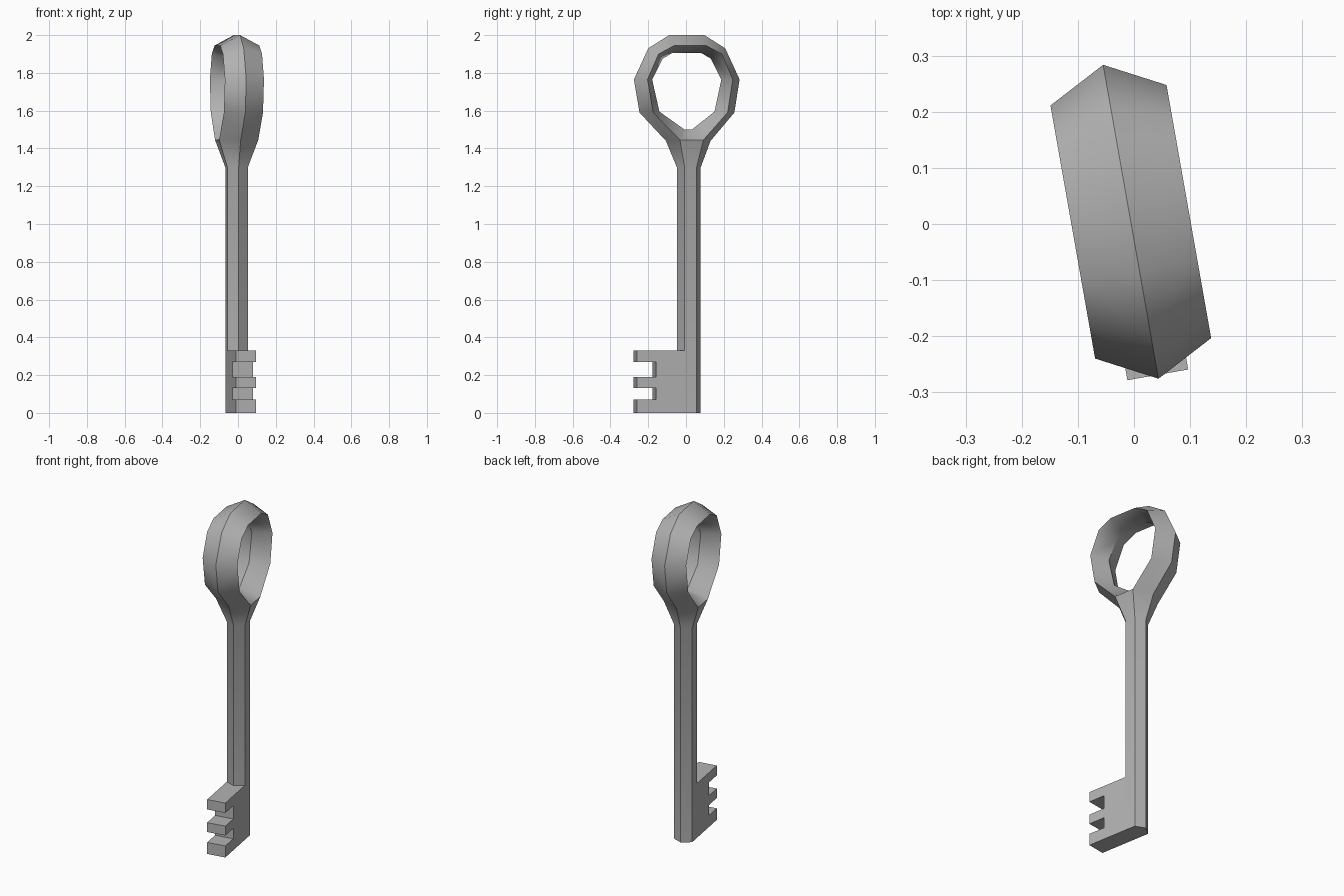
import bpy, bmesh, math

cube = bpy.data.objects.get("Cube")
if cube:
    bpy.data.objects.remove(cube, do_unlink=True)

steel = bpy.data.materials.new("grey_steel")
steel.use_nodes = True
GREY = (0.45, 0.45, 0.45, 1)
steel.diffuse_color = GREY
steel.node_tree.nodes["Principled BSDF"].inputs["Base Color"].default_value = GREY


def finish(name, bm):
    """Turn a bmesh into a slightly turned, shaded object."""
    bmesh.ops.recalc_face_normals(bm, faces=bm.faces)
    mesh = bpy.data.meshes.new(name)
    bm.to_mesh(mesh)
    bm.free()
    mesh.materials.append(steel)
    ob = bpy.data.objects.new(name, mesh)
    bpy.context.collection.objects.link(ob)
    ob.location.x = -0.005
    ob.rotation_euler.z = math.radians(10)
    bpy.ops.object.select_all(action='DESELECT')
    ob.select_set(True)
    bpy.context.view_layer.objects.active = ob
    bpy.ops.object.shade_smooth_by_angle(angle=math.radians(42))
    return ob


# Stations from shaft foot to bow top: (half width, height) of each edge line
outer = [(.064, 0), (.064, 1.3), (.12, 1.44), (.255, 1.59), (.284, 1.765), (.207, 1.93), (.095, 2.0)]
side = [(.032, 0), (.032, 1.3), (.063, 1.445), (.2, 1.59), (.229, 1.765), (.17, 1.9), (.085, 1.945)]
inner = [(.02, 1.5), (.148, 1.595), (.186, 1.765), (.13, 1.875), (.078, 1.905)]
depth = [.055, .055] + [.105] * 5
centre = [.015, .015, .012, .005, .004, .004, .004]
NECK = 2   # station where the shaft splits into the ring

# Hexagonal shaft flowing into a ring with a diamond section
bm = bmesh.new()
O, S, I = {}, {}, {}
for h in (-1, 1):
    O[h] = [bm.verts.new((0, c + h * w, z)) for (w, z), c in zip(outer, centre)]
    I[h] = [bm.verts.new((0, c + h * w, z)) for (w, z), c in zip(inner, centre[NECK:])]
    for n in (-1, 1):
        S[h, n] = [bm.verts.new((n * d, c + h * w, z))
                   for (w, z), d, c in zip(side, depth, centre)]


def strip(a, b):
    for i in range(len(a) - 1):
        bm.faces.new((a[i], a[i + 1], b[i + 1], b[i]))


for n in (-1, 1):
    for h in (-1, 1):
        strip(O[h], S[h, n])
        strip(S[h, n][NECK:], I[h])
    # flat shaft side, crotch and the top of the ring
    f, b = S[-1, n], S[1, n]
    strip(f[:NECK + 1], b[:NECK + 1])
    strip([f[NECK], I[-1][0]], [b[NECK], I[1][0]])
    strip([O[-1][-1], f[-1], I[-1][-1]], [O[1][-1], b[-1], I[1][-1]])
bm.faces.new([v[0] for v in (O[-1], S[-1, 1], S[1, 1], O[1], S[1, -1], S[-1, -1])])
finish("shaft_and_bow", bm)

# Toothed bit: side profile extruded through the thickness of the shaft
root, gap, tip, top = -.017, -.17, -.273, .33
profile = [(root, 0), (tip, 0)]
for low, high in ((.07, .133), (.19, .27)):
    profile += [(tip, low), (gap, low), (gap, high), (tip, high)]
profile += [(tip, top), (root, top)]
bm = bmesh.new()
face = bm.faces.new([bm.verts.new((-.055, y, z)) for y, z in profile])
res = bmesh.ops.extrude_face_region(bm, geom=[face])
new = [g for g in res["geom"] if isinstance(g, bmesh.types.BMVert)]
bmesh.ops.translate(bm, verts=new, vec=(.11, 0, 0))
finish("toothed_bit", bm)
